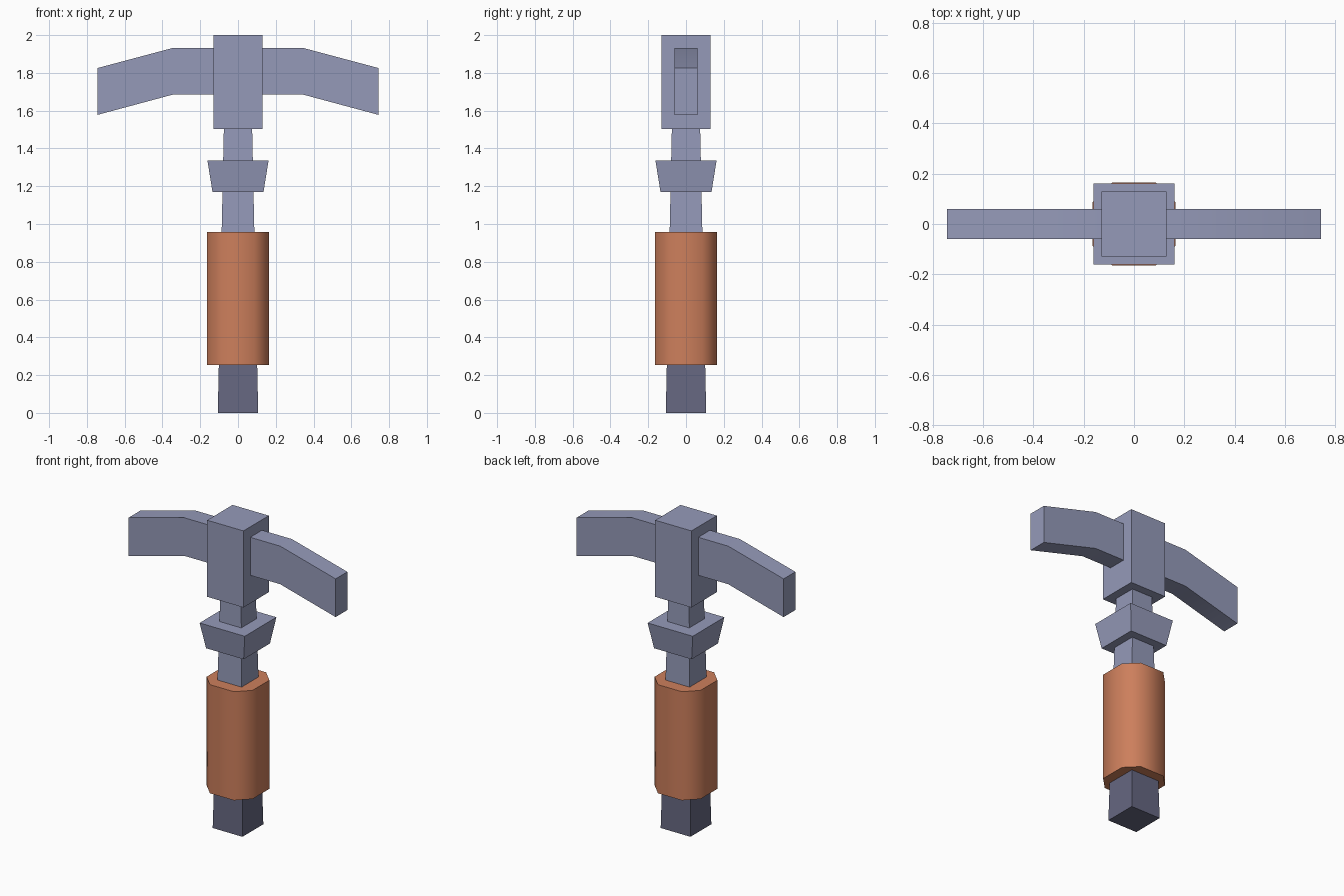
import bpy, bmesh, math

if "Cube" in bpy.data.objects:
    bpy.data.objects.remove(bpy.data.objects["Cube"])


def material(name, rgb):
    lin = [((c / 255 + 0.055) / 1.055) ** 2.4 for c in rgb]
    m = bpy.data.materials.new(name)
    m.diffuse_color = (*lin, 1)
    m.use_nodes = True
    m.node_tree.nodes["Principled BSDF"].inputs["Base Color"].default_value = m.diffuse_color
    return m


STEEL = material("blue_grey_steel", (149, 154, 185))
DARK = material("dark_steel", (102, 103, 129))
ORANGE = material("orange_grip", (205, 127, 92))


def make(name, bottom, top, mat, smooth=None):
    """Solid skinned between two matching closed loops of 3D points."""
    bm = bmesh.new()
    a = [bm.verts.new(p) for p in bottom]
    b = [bm.verts.new(p) for p in top]
    n = len(a)
    bm.faces.new(a[::-1])
    bm.faces.new(b)
    for i in range(n):
        j = (i + 1) % n
        bm.faces.new((a[i], a[j], b[j], b[i]))
    bmesh.ops.recalc_face_normals(bm, faces=bm.faces)
    me = bpy.data.meshes.new(name)
    bm.to_mesh(me)
    bm.free()
    me.materials.append(mat)
    ob = bpy.data.objects.new(name, me)
    bpy.context.collection.objects.link(ob)
    if smooth:
        bpy.ops.object.select_all(action='DESELECT')
        ob.select_set(True)
        bpy.context.view_layer.objects.active = ob
        bpy.ops.object.shade_smooth_by_angle(angle=math.radians(smooth))
    return ob


def square(h, z):
    return [(-h, -h, z), (h, -h, z), (h, h, z), (-h, h, z)]


def block(name, z0, h0, z1, h1, mat):
    return make(name, square(h0, z0), square(h1, z1), mat)


def shaft_half(z):
    return 0.107 - 0.032 * z / 1.5


# Square tapered shaft: dark butt below the grip, steel above it
block("handle_butt", 0, shaft_half(0), 0.27, shaft_half(0.27), DARK)
block("shaft", 0.94, shaft_half(0.94), 1.51, shaft_half(1.51), STEEL)

# Flared collar and head block
block("collar", 1.17, 0.135, 1.337, 0.162, STEEL)
block("head_block", 1.503, 0.13, 2.0, 0.13, STEEL)

# Eight-sided grip with softened corners
R, C = 0.165, 0.086
octagon = [(C, -R), (R, -C), (R, C), (C, R), (-C, R), (-R, C), (-R, -C), (-C, -R)]
make("grip", [(x, y, 0.253) for x, y in octagon],
     [(x, y, 0.958) for x, y in octagon], ORANGE, smooth=60)

# Two drooping pick arms
profile = [(0.12, 1.685), (0.345, 1.685), (0.743, 1.578),
           (0.743, 1.826), (0.345, 1.932), (0.12, 1.932)]
for side, s in (("right", 1), ("left", -1)):
    make(side + "_pick_arm", [(s * x, -0.06, z) for x, z in profile],
         [(s * x, 0.06, z) for x, z in profile], STEEL, smooth=30)
